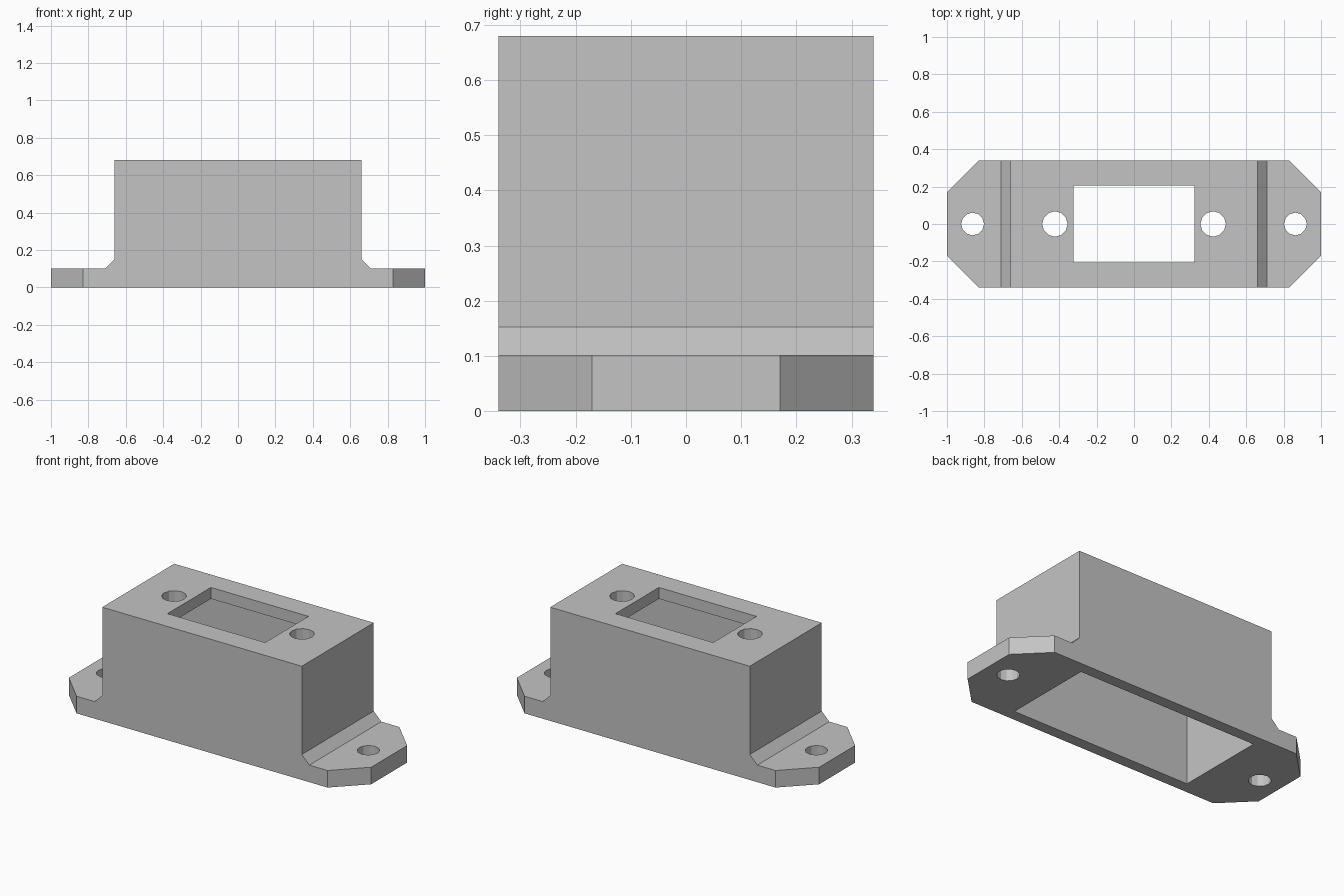
import bpy
import bmesh
import math
from mathutils import Vector

if "Cube" in bpy.data.objects:
    bpy.data.objects.remove(bpy.data.objects["Cube"], do_unlink=True)

# Main dimensions
HALF_DEPTH, HEIGHT = 0.34, 0.68
BODY, FILLET = 0.66, 0.05      # half width of the body, size of the sloped foot
FLANGE = 0.102                 # flange thickness
WALL = 0.068

grey = bpy.data.materials.new("plain_grey")
grey.use_nodes = True
colour = (0.55, 0.55, 0.55, 1)
grey.diffuse_color = colour
grey.node_tree.nodes["Principled BSDF"].inputs["Base Color"].default_value = colour


def prism(name, points, direction):
    """Extrude a closed outline along a direction."""
    bm = bmesh.new()
    face = bm.faces.new([bm.verts.new(p) for p in points])
    result = bmesh.ops.extrude_face_region(bm, geom=[face])
    moved = [v for v in result["geom"] if isinstance(v, bmesh.types.BMVert)]
    bmesh.ops.translate(bm, vec=Vector(direction), verts=moved)
    bmesh.ops.recalc_face_normals(bm, faces=bm.faces)
    mesh = bpy.data.meshes.new(name)
    bm.to_mesh(mesh)
    bm.free()
    mesh.materials.append(grey)
    obj = bpy.data.objects.new(name, mesh)
    bpy.context.collection.objects.link(obj)
    return obj


def upright(name, outline, low, high):
    return prism(name, [(x, y, low) for x, y in outline], (0, 0, high - low))


def rectangle(x, y):
    return [(-x, -y), (x, -y), (x, y), (-x, y)]


def circle(cx, radius, sides=12):
    return [(cx + radius * math.cos(math.tau * i / sides),
             radius * math.sin(math.tau * i / sides)) for i in range(sides)]


def combine(target, tool, operation):
    """Apply a boolean and discard the tool."""
    tool.hide_render = True
    mod = target.modifiers.new(tool.name, "BOOLEAN")
    mod.operation, mod.solver, mod.object = operation, "EXACT", tool
    bpy.context.view_layer.objects.active = target
    bpy.ops.object.modifier_apply(modifier=mod.name)
    bpy.data.objects.remove(tool, do_unlink=True)


# Body with sloped feet and mounting flanges, from a mirrored front profile
half = [(1, 0), (1, FLANGE), (BODY + FILLET, FLANGE),
        (BODY, FLANGE + FILLET), (BODY, HEIGHT)]
profile = half + [(-x, z) for x, z in reversed(half)]
housing = prism("mounting_housing", [(x, -HALF_DEPTH, z) for x, z in profile],
                (0, 2 * HALF_DEPTH, 0))

# Clip the flange corners
corner = [(1, 0.17), (0.83, HALF_DEPTH + 0.0)]
quarter = [(1, 0.17), (0.73, 0.44)]
outline = (quarter + [(-x, y) for x, y in reversed(quarter)]
           + [(-x, -y) for x, y in quarter] + [(x, -y) for x, y in reversed(quarter)])
outline = [(x * 1.1 if abs(x) == 1 else x, y) for x, y in outline]
outline = [(math.copysign(1.1, x), math.copysign(0.07, y)) if abs(x) > 1 else (x, y)
           for x, y in outline]
combine(housing, upright("corner_clip", outline, -0.1, 1), "INTERSECT")

# Hollow interior open at the bottom, and the window in the top
combine(housing, upright("cavity", rectangle(BODY - WALL, HALF_DEPTH - WALL),
                         -0.1, HEIGHT - WALL), "DIFFERENCE")
combine(housing, upright("window", rectangle(0.323, 0.205), 0.5, 0.8), "DIFFERENCE")

# Screw holes in the top and in the flanges
for side in (-1, 1):
    combine(housing, upright("top_hole", circle(side * 0.423, 0.068), 0.5, 0.8), "DIFFERENCE")
    combine(housing, upright("flange_hole", circle(side * 0.863, 0.061), -0.1, 0.3), "DIFFERENCE")
